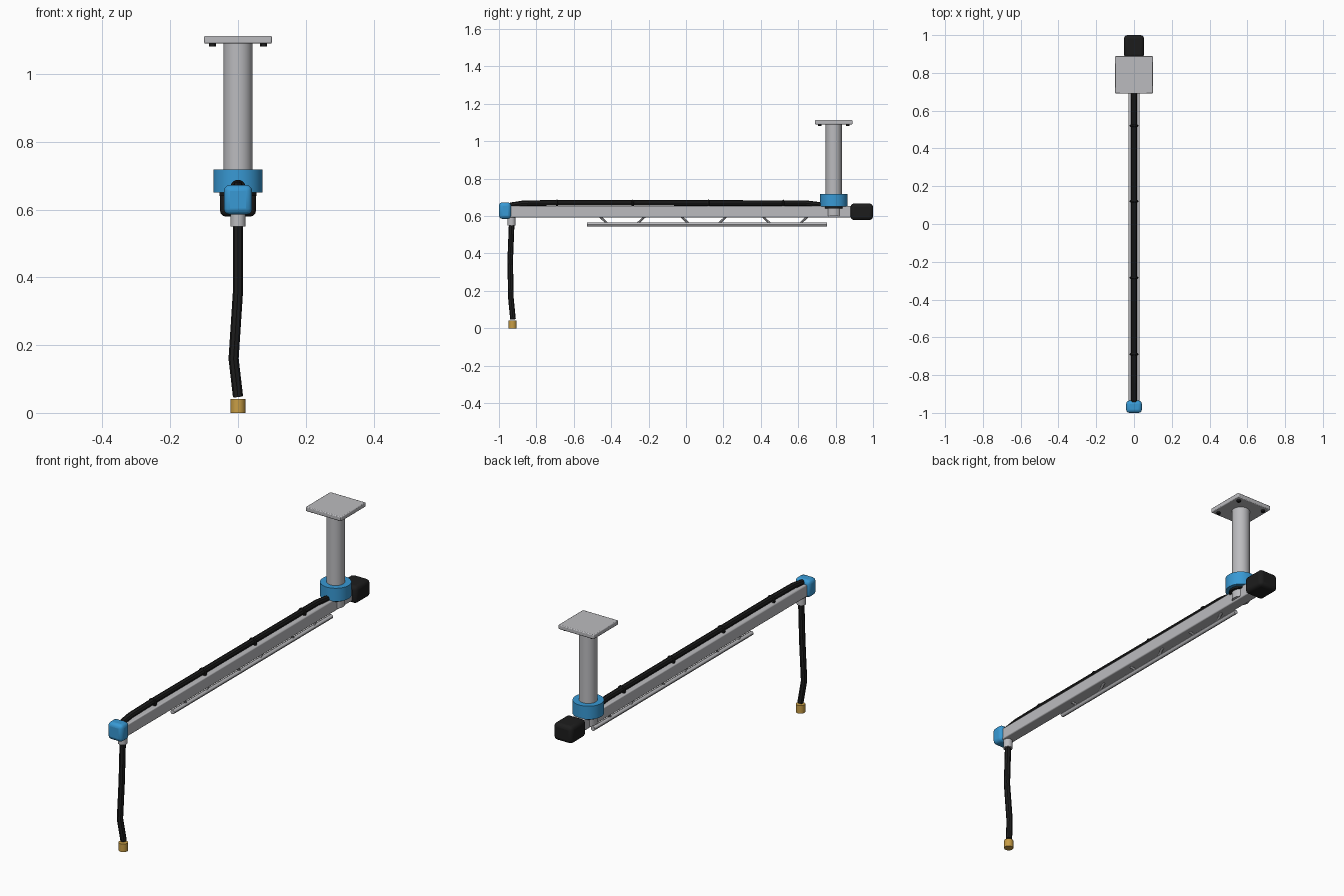
import bpy
from mathutils import Vector

cube = bpy.data.objects.get("Cube")
if cube:
    bpy.data.objects.remove(cube, do_unlink=True)


def material(name, rgb):
    mat = bpy.data.materials.new(name)
    mat.use_nodes = True
    colour = (*rgb, 1)
    mat.diffuse_color = colour
    mat.node_tree.nodes["Principled BSDF"].inputs["Base Color"].default_value = colour
    return mat


GREY = material("light_grey_metal", (0.50, 0.50, 0.52))
BLUE = material("blue_paint", (0.04, 0.32, 0.66))
BLACK = material("black_rubber", (0.012, 0.012, 0.012))
BRASS = material("brass", (0.58, 0.34, 0.06))


def finish(name, mat):
    obj = bpy.context.object
    obj.name = name
    obj.data.materials.clear()
    obj.data.materials.append(mat)
    bpy.ops.object.shade_smooth_by_angle()
    return obj


def box(name, low, high, mat, bevel, segments=2):
    low, high = Vector(low), Vector(high)
    bpy.ops.mesh.primitive_cube_add(size=1, location=(low + high) / 2)
    bpy.context.object.scale = high - low
    bpy.ops.object.transform_apply(location=False, rotation=False, scale=True)
    obj = finish(name, mat)
    mod = obj.modifiers.new("rounded_edges", "BEVEL")
    mod.width, mod.segments = bevel, segments
    return obj


def rod(name, start, end, radius, mat, sides=24):
    start, end = Vector(start), Vector(end)
    axis = end - start
    bpy.ops.mesh.primitive_cylinder_add(vertices=sides, radius=radius, depth=axis.length,
                                        location=(start + end) / 2)
    bpy.context.object.rotation_euler = axis.to_track_quat("Z", "Y").to_euler()
    return finish(name, mat)


def tube(name, points, radius, mat):
    curve = bpy.data.curves.new(name, "CURVE")
    curve.dimensions = "3D"
    curve.bevel_depth, curve.bevel_resolution = radius, 2
    curve.use_fill_caps = True
    spline = curve.splines.new("POLY")
    spline.points.add(len(points) - 1)
    for point, co in zip(spline.points, points):
        point.co = (*co, 1)
    obj = bpy.data.objects.new(name, curve)
    bpy.context.collection.objects.link(obj)
    bpy.ops.object.select_all(action="DESELECT")
    obj.select_set(True)
    bpy.context.view_layer.objects.active = obj
    bpy.ops.object.convert(target="MESH")
    return finish(name, mat)


# Mounting plate with its bolts, post and swivel collar
POST_Y = 0.79
box("mounting_plate", (-0.1, POST_Y - 0.1, 1.09), (0.1, POST_Y + 0.1, 1.113), GREY, 0.004)
for sx in (-1, 1):
    for sy in (-1, 1):
        x, y = sx * 0.075, POST_Y + sy * 0.075
        rod("plate_bolt", (x, y, 1.082), (x, y, 1.095), 0.01, BLACK, 12)
rod("post", (0, POST_Y, 0.60), (0, POST_Y, 1.095), 0.043, GREY, 32)
rod("swivel_collar", (0, POST_Y, 0.65), (0, POST_Y, 0.718), 0.073, BLUE, 32)
rod("bearing_ring", (0, POST_Y, 0.64), (0, POST_Y, 0.655), 0.055, BLACK, 32)

# Boom arm with end caps
box("boom_arm", (-0.029, -0.96, 0.592), (0.029, 0.9, 0.653), GREY, 0.005)
box("front_cap", (-0.042, -1.0, 0.585), (0.042, -0.935, 0.673), BLUE, 0.018, 3)
box("rear_cap", (-0.053, 0.88, 0.579), (0.053, 1.0, 0.667), BLACK, 0.018, 3)

# Supply hose along the top, with clips
tube("supply_hose", [(0, -0.94, 0.657), (0, -0.87, 0.668), (0, -0.69, 0.671),
                     (0, 0.64, 0.669), (0, 0.75, 0.655)], 0.015, BLACK)
for y in (-0.69, -0.285, 0.12, 0.52):
    bpy.ops.mesh.primitive_torus_add(location=(0, y, 0.665), rotation=(1.5708, 0, 0),
                                     major_radius=0.017, minor_radius=0.006,
                                     major_segments=16, minor_segments=8)
    finish("hose_clip", BLACK)

# Hanging rail with alternately leaning struts
rod("hanging_rail", (0, -0.53, 0.555), (0, 0.753, 0.555), 0.011, GREY, 12)
for i in range(3):
    middle = -0.34 + i * 0.435
    for side in (-1, 1):
        rod("rail_strut", (0, middle + side * 0.12, 0.597),
            (0, middle + side * 0.075, 0.555), 0.006, GREY, 8)

# Drop hose with outlet and brass nozzle
rod("hose_outlet", (0, -0.933, 0.55), (0, -0.933, 0.60), 0.022, GREY)
tube("drop_hose", [(0, -0.932, 0.56), (0, -0.94, 0.36), (-0.013, -0.936, 0.16),
                   (0, -0.925, 0.048)], 0.015, BLACK)
rod("brass_nozzle", (0, -0.927, 0), (0, -0.927, 0.041), 0.022, BRASS, 16)
